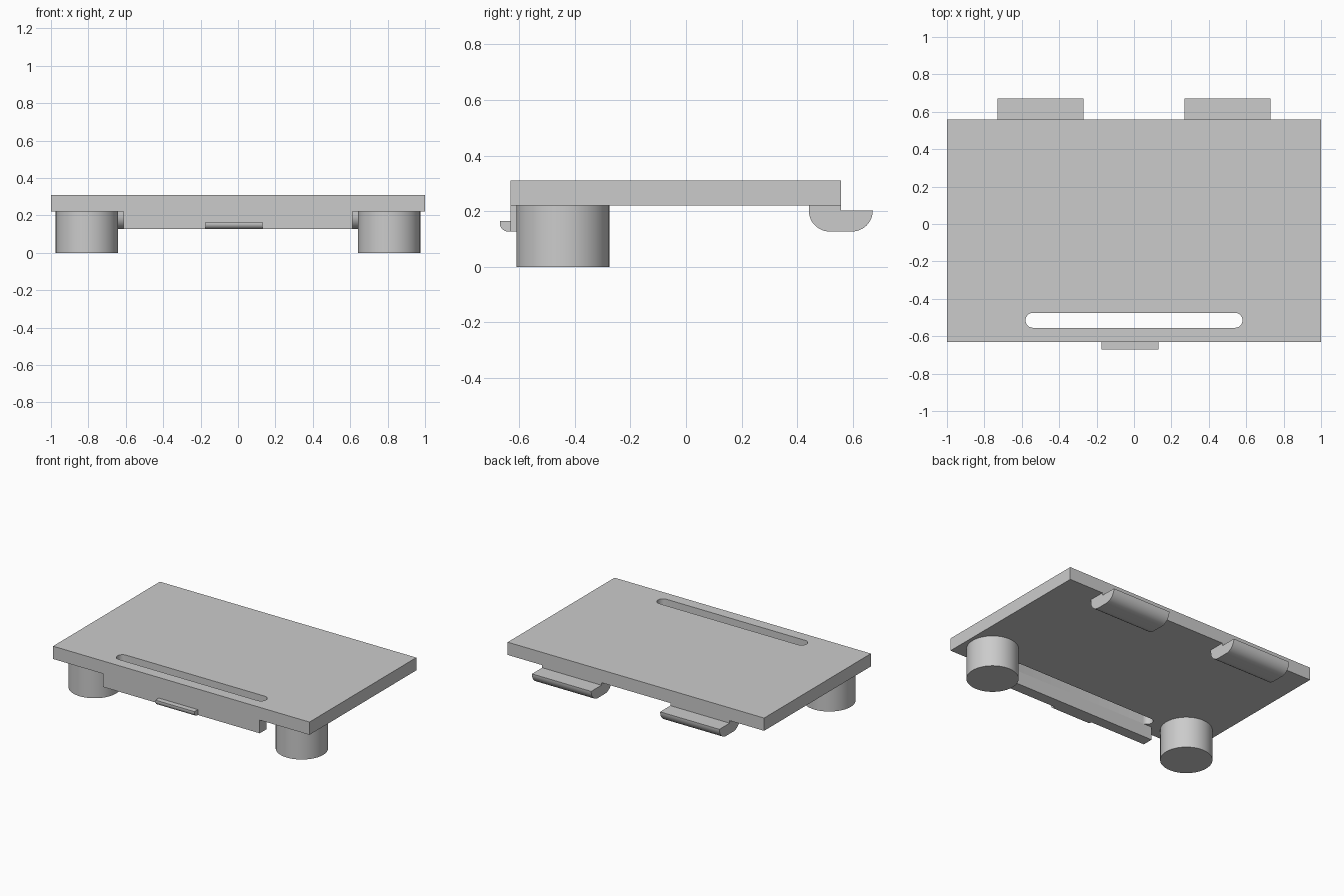
import bpy
import bmesh
from math import cos, sin, pi
from mathutils import Vector

cube = bpy.data.objects.get("Cube")
if cube:
    bpy.data.objects.remove(cube, do_unlink=True)

GREY = (0.6, 0.6, 0.6, 1.0)
grey = bpy.data.materials.new("plain_grey")
grey.use_nodes = True
grey.diffuse_color = GREY
grey.node_tree.nodes["Principled BSDF"].inputs["Base Color"].default_value = GREY


def arc(cx, cy, r, start, end, steps=12):
    """Points along a circular arc, angles in half turns."""
    angles = [pi * (start + (end - start) * i / steps) for i in range(steps + 1)]
    return [(cx + r * cos(a), cy + r * sin(a)) for a in angles]


def extrude(name, profile, axis, low, high, smooth=False):
    """Sweep a closed profile along x (profile in y, z) or z (profile in x, y)."""
    bm = bmesh.new()
    place = (lambda u, v: (low, u, v)) if axis == "x" else (lambda u, v: (u, v, low))
    face = bm.faces.new([bm.verts.new(place(u, v)) for u, v in profile])
    top = bmesh.ops.extrude_face_region(bm, geom=[face])["geom"]
    step = Vector((high - low, 0, 0)) if axis == "x" else Vector((0, 0, high - low))
    bmesh.ops.translate(bm, vec=step, verts=[g for g in top if isinstance(g, bmesh.types.BMVert)])
    bmesh.ops.recalc_face_normals(bm, faces=bm.faces[:])
    mesh = bpy.data.meshes.new(name)
    bm.to_mesh(mesh)
    bm.free()
    mesh.materials.append(grey)
    obj = bpy.data.objects.new(name, mesh)
    bpy.context.collection.objects.link(obj)
    if smooth:
        bpy.ops.object.select_all(action="DESELECT")
        obj.select_set(True)
        bpy.context.view_layer.objects.active = obj
        bpy.ops.object.shade_smooth_by_angle(angle=pi / 6)
    return obj


def rectangle(x0, x1, y0, y1):
    return [(x0, y0), (x1, y0), (x1, y1), (x0, y1)]


FRONT, BACK = -0.632, 0.558
UNDER, TOP, LOW = 0.22, 0.31, 0.127

# Flat plate with a round-ended slot along the front
plate = extrude("plate", rectangle(-1, 1, FRONT, BACK), "z", UNDER, TOP)
slot_y, slot_r = -0.515, 0.04
slot = arc(0.54, slot_y, slot_r, -0.5, 0.5) + arc(-0.54, slot_y, slot_r, 0.5, 1.5)
cutter = extrude("slot_cutter", slot, "z", UNDER - 0.05, TOP + 0.05)
cutter.hide_render = True
cut = plate.modifiers.new("slot", "BOOLEAN")
cut.operation = "DIFFERENCE"
cut.solver = "EXACT"
cut.object = cutter
bpy.ops.object.select_all(action="DESELECT")
plate.select_set(True)
bpy.context.view_layer.objects.active = plate
bpy.ops.object.modifier_apply(modifier=cut.name)
bpy.data.objects.remove(cutter, do_unlink=True)
bpy.ops.object.shade_smooth_by_angle(angle=pi / 6)

# Front flap hanging below the plate, with a small rounded catch
extrude("front_flap", rectangle(-0.612, 0.612, FRONT, slot_y - slot_r), "z", LOW, UNDER)
catch = [(FRONT, 0.165), (-0.67, 0.165)] + arc(-0.64, LOW + 0.03, 0.03, 1, 1.5) + [(FRONT, LOW)]
extrude("front_catch", catch, "x", -0.175, 0.13, smooth=True)

# Rounded hooks under the back edge
r = 0.075
hook = ([(BACK, UNDER), (0.442, UNDER)] + arc(0.442 + r, LOW + r, r, 1, 1.5)
        + arc(0.672 - r, LOW + r, r, 1.5, 2) + [(BACK, LOW + r)])

# Round feet under the front corners
foot = arc(0, 0, 0.167, 0, 2, 64)[:-1]

for side, s in (("left", 1), ("right", -1)):
    extrude(side + "_hook", hook, "x", s * 0.5 - 0.231, s * 0.5 + 0.231, smooth=True)
    extrude(side + "_foot", [(x + s * 0.808, y - 0.443) for x, y in foot], "z", 0, UNDER, smooth=True)
